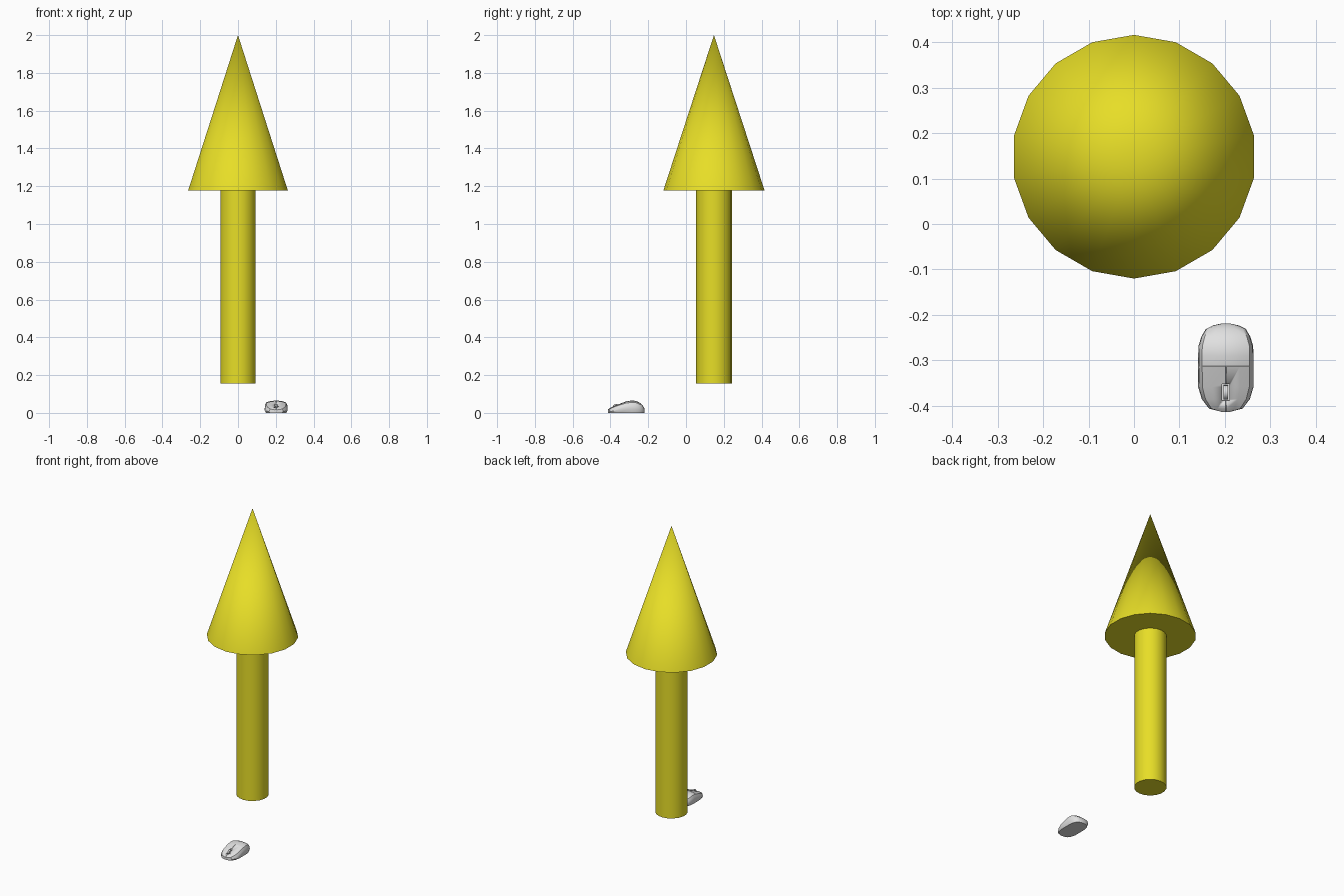
import bpy, bmesh, math
from mathutils import Matrix, Vector

if "Cube" in bpy.data.objects:
    bpy.data.objects.remove(bpy.data.objects["Cube"])


def material(name, rgb):
    m = bpy.data.materials.new(name)
    m.diffuse_color = (*rgb, 1)
    m.use_nodes = True
    m.node_tree.nodes["Principled BSDF"].inputs["Base Color"].default_value = m.diffuse_color
    return m


YELLOW = material("yellow", (0.80, 0.73, 0.02))
GREY = material("light grey", (0.75, 0.75, 0.75))


def finish(bm, name, mat, angle=40):
    bmesh.ops.recalc_face_normals(bm, faces=bm.faces)
    me = bpy.data.meshes.new(name)
    bm.to_mesh(me)
    bm.free()
    me.materials.append(mat)
    ob = bpy.data.objects.new(name, me)
    bpy.context.collection.objects.link(ob)
    bpy.ops.object.select_all(action='DESELECT')
    ob.select_set(True)
    bpy.context.view_layer.objects.active = ob
    bpy.ops.object.shade_smooth_by_angle(angle=math.radians(angle))
    return ob


def cone(name, mat, r1, r2, depth, centre, sides, rot=Matrix()):
    bm = bmesh.new()
    bmesh.ops.create_cone(bm, cap_ends=True, segments=sides, radius1=r1, radius2=r2,
                          depth=depth, matrix=Matrix.Translation(centre) @ rot)
    return finish(bm, name, mat)


# Arrow: head and shaft
AY, BASE, NECK = 0.148, 0.155, 1.177
cone("arrow_head", YELLOW, 0.268, 0, 2 - NECK, (0, AY, (2 + NECK) / 2), 18)
cone("arrow_shaft", YELLOW, 0.095, 0.095, NECK - BASE, (0, AY, (NECK + BASE) / 2), 18)

# Mouse body: lofted sections (y, half width, height), front to back
MX, SPLIT = 0.202, -0.312
SECTIONS = [(-0.413, 0.010, 0.017), (-0.406, 0.037, 0.022), (-0.385, 0.053, 0.033),
            (-0.358, 0.061, 0.044), (SPLIT, 0.061, 0.061), (-0.290, 0.061, 0.0655),
            (-0.268, 0.060, 0.064), (-0.248, 0.054, 0.056), (-0.231, 0.044, 0.042),
            (-0.223, 0.028, 0.030), (-0.219, 0.010, 0.021)]
HALF = [(0.88, 0), (1.0, 0.30), (0.97, 0.62), (0.86, 0.85), (0.5, 0.96)]
RING = HALF + [(0, 1)] + [(-x, z) for x, z in reversed(HALF)]

bm = bmesh.new()
rings = [[bm.verts.new((MX + w * px, y, h * pz)) for px, pz in RING]
         for y, w, h in SECTIONS]
buttons = {"left": [], "right": []}
n = len(RING)
for a, b in zip(rings, rings[1:]):
    for i in range(n):
        j = (i + 1) % n
        f = bm.faces.new((a[i], a[j], b[j], b[i]))
        if 3 <= i <= 6 and b[0].co.y <= SPLIT + 1e-4:
            buttons["right" if i < 5 else "left"].append(f)
bm.faces.new(rings[0])
bm.faces.new(rings[-1])
bmesh.ops.recalc_face_normals(bm, faces=bm.faces)

# Two raised buttons
for faces in buttons.values():
    bmesh.ops.inset_region(bm, faces=faces, thickness=0.0012, depth=0.0015,
                           use_even_offset=False)
body = finish(bm, "mouse_body", GREY, 35)

# Slot for the wheel
bm = bmesh.new()
bmesh.ops.create_cube(bm, size=1, matrix=Matrix.Translation((MX, -0.3705, 0.04))
                      @ Matrix.Diagonal(Vector((0.016, 0.036, 0.040, 1))))
cutter = finish(bm, "slot_cutter", GREY)
cutter.hide_render = True
cutter.hide_set(True)
cut = body.modifiers.new("slot", 'BOOLEAN')
cut.object, cut.operation, cut.solver = cutter, 'DIFFERENCE', 'EXACT'

# Scroll wheel
cone("scroll_wheel", GREY, 0.016, 0.016, 0.010, (MX, -0.3705, 0.032), 16,
     Matrix.Rotation(math.pi / 2, 4, 'Y'))
